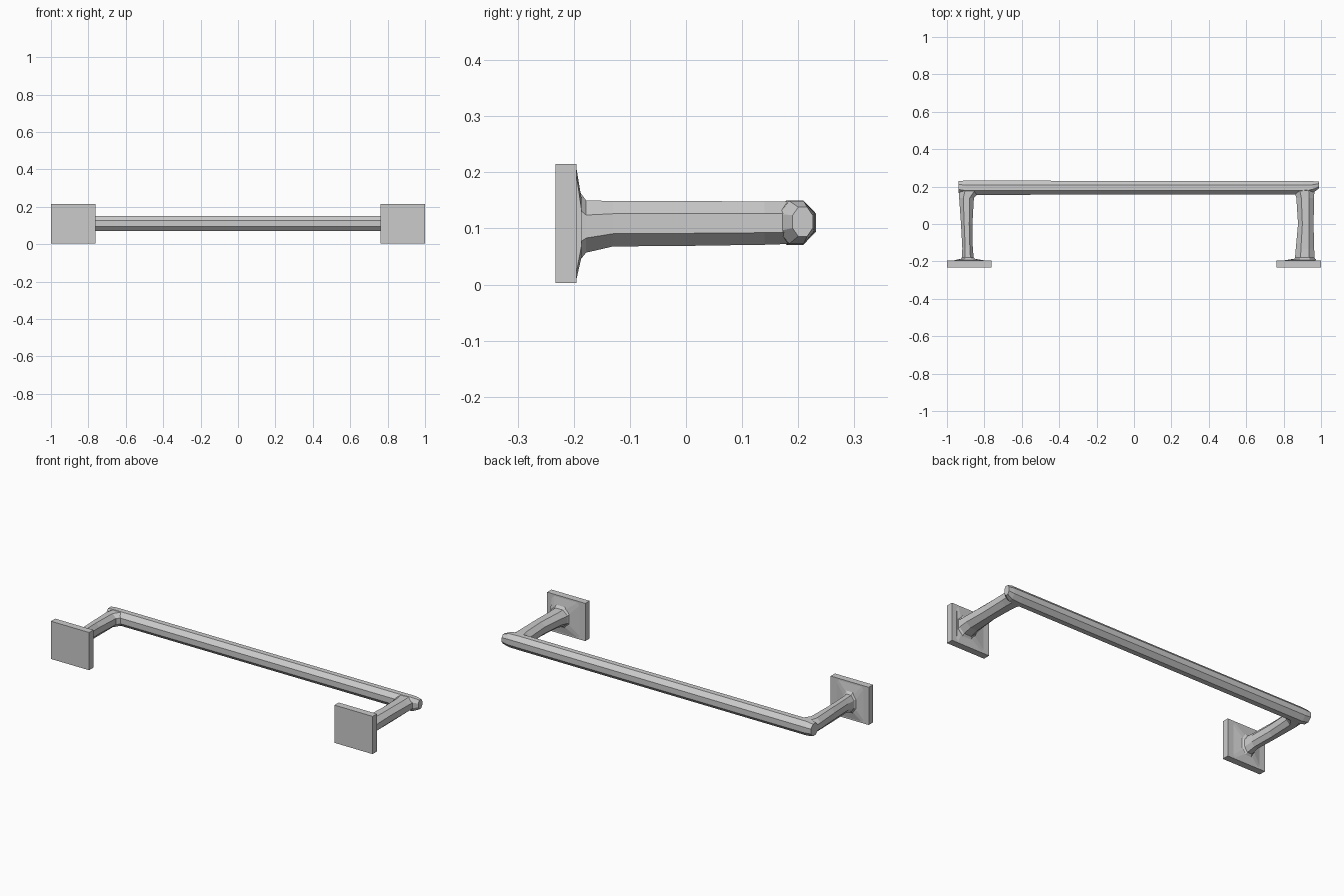
import bpy, bmesh, math
from mathutils import Vector

if "Cube" in bpy.data.objects:
    bpy.data.objects.remove(bpy.data.objects["Cube"])


def make_object(name, bm):
    bmesh.ops.recalc_face_normals(bm, faces=bm.faces)
    mesh = bpy.data.meshes.new(name)
    bm.to_mesh(mesh)
    bm.free()
    obj = bpy.data.objects.new(name, mesh)
    bpy.context.collection.objects.link(obj)
    return obj


def box(name, lo, hi):
    lo, hi = Vector(lo), Vector(hi)
    bm = bmesh.new()
    bmesh.ops.create_cube(bm, size=1)
    for v in bm.verts:
        v.co = Vector([(a + b) / 2 + c * (b - a) for a, b, c in zip(lo, hi, v.co)])
    return make_object(name, bm)


def octagon(u0, u1, z0, z1, cut=0.3):
    """Chamfered rectangle: eight (u, z) corners."""
    cu, cz = (u1 - u0) * cut, (z1 - z0) * cut
    return [(u0 + cu, z0), (u1 - cu, z0), (u1, z0 + cz), (u1, z1 - cz),
            (u1 - cu, z1), (u0 + cu, z1), (u0, z1 - cz), (u0, z0 + cz)]


def loft(name, axis, sections):
    """Skin octagons (position, u0, u1, z0, z1, cut) along x or y."""
    bm = bmesh.new()
    rings = []
    for pos, *sec in sections:
        rings.append([bm.verts.new((pos, u, z) if axis == 'x' else (u, pos, z))
                      for u, z in octagon(*sec)])
    for a, b in zip(rings, rings[1:]):
        for i in range(8):
            j = (i + 1) % 8
            bm.faces.new((a[i], a[j], b[j], b[i]))
    bm.faces.new(rings[0])
    bm.faces.new(rings[-1])
    return make_object(name, bm)


# square wall plates
for side, x in (("left", -1.0), ("right", 0.763)):
    box(side + "_wall_plate", (x, -0.233, 0.003), (x + 0.237, -0.195, 0.215))

# posts, flaring slightly at the plate and at the bar
loft("left_post", 'y', [
    (-0.20, -0.935, -0.835, 0.03, 0.18, 0.25),
    (-0.178, -0.920, -0.857, 0.057, 0.15, 0.28),
    (-0.13, -0.918, -0.862, 0.068, 0.149, 0.28),
    (0.00, -0.925, -0.864, 0.069, 0.149, 0.28),
    (0.14, -0.935, -0.856, 0.071, 0.148, 0.28),
    (0.20, -0.935, -0.80, 0.073, 0.148, 0.28)])
loft("right_post", 'y', [
    (-0.20, 0.850, 0.968, 0.03, 0.18, 0.25),
    (-0.178, 0.861, 0.966, 0.057, 0.15, 0.28),
    (-0.13, 0.865, 0.963, 0.068, 0.149, 0.28),
    (0.00, 0.877, 0.960, 0.069, 0.149, 0.28),
    (0.14, 0.868, 0.963, 0.071, 0.148, 0.28),
    (0.20, 0.850, 0.965, 0.073, 0.148, 0.28)])

# rail with a blunt left end and a tapered right tip
loft("rail", 'x', [
    (-0.937, 0.165, 0.230, 0.078, 0.145, 0.3),
    (-0.90, 0.156, 0.232, 0.071, 0.150, 0.3),
    (0.90, 0.158, 0.229, 0.071, 0.150, 0.3),
    (0.955, 0.165, 0.229, 0.073, 0.149, 0.3),
    (0.988, 0.190, 0.226, 0.086, 0.138, 0.28)])

# low pyramid collars between the plates and the posts
for side, x, px0, px1 in (("left", -1.0, -0.918, -0.862), ("right", 0.763, 0.866, 0.964)):
    loft(side + "_collar", 'y', [
        (-0.196, x + 0.03, x + 0.207, 0.006, 0.212, 0.06),
        (-0.186, px0 - 0.01, px1 + 0.01, 0.05, 0.152, 0.2)])
